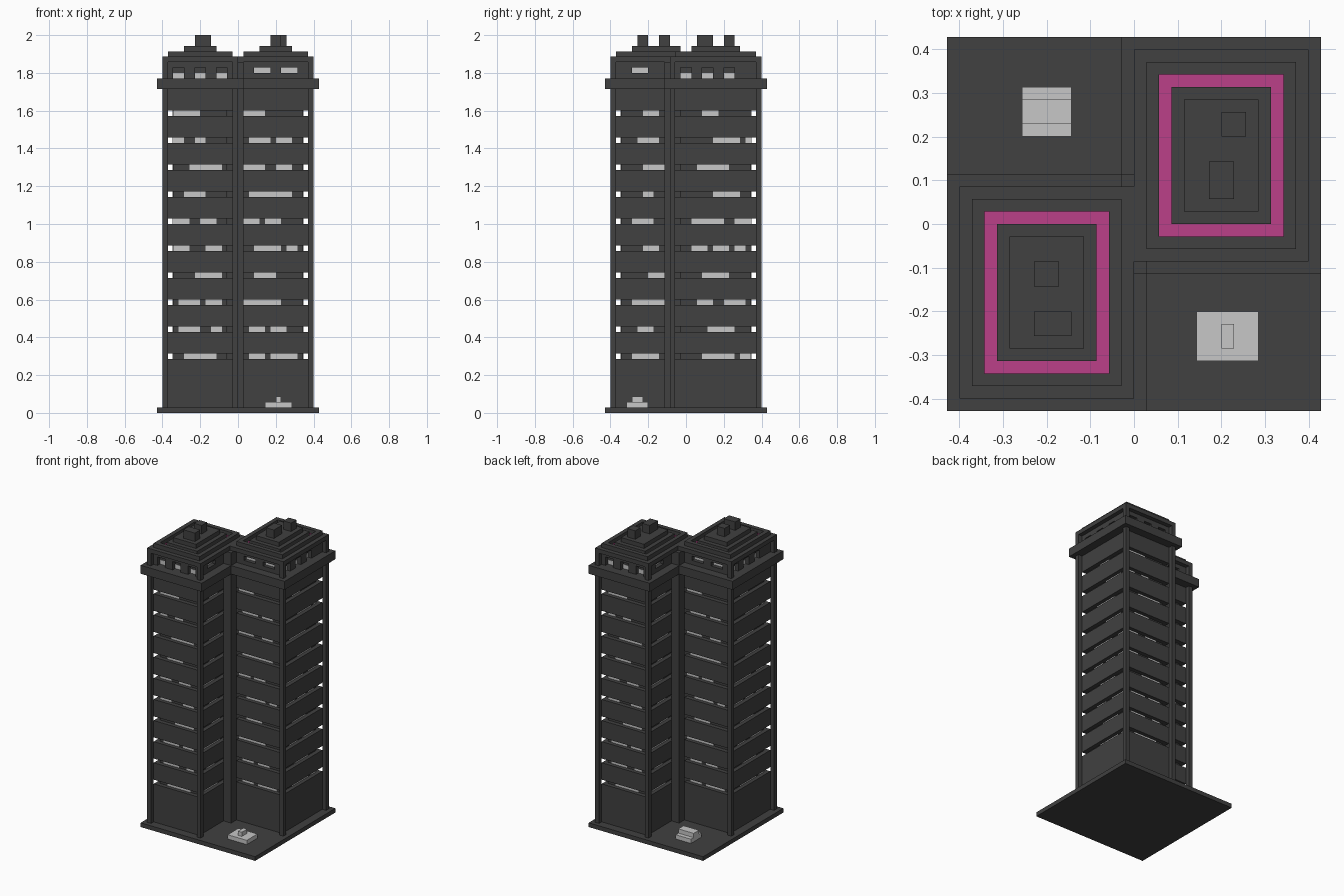
import bpy, bmesh

if "Cube" in bpy.data.objects:
    bpy.data.objects.remove(bpy.data.objects["Cube"], do_unlink=True)

U = 2 / 70          # building module
N = 30              # modules across the plot


def material(name, rgb):
    m = bpy.data.materials.new(name)
    m.use_nodes = True
    m.diffuse_color = (*rgb, 1)
    bsdf = next(n for n in m.node_tree.nodes if n.type == 'BSDF_PRINCIPLED')
    bsdf.inputs["Base Color"].default_value = (*rgb, 1)
    return m


CHARCOAL = material("charcoal", (0.052, 0.052, 0.052))
PALE = material("pale grey", (0.57, 0.57, 0.57))
PINK = material("magenta", (0.50, 0.05, 0.25))


def turned(b):
    """The same box after a half turn about the plot centre."""
    x0, x1, y0, y1, z0, z1 = b
    return (N - x1, N - x0, N - y1, N - y0, z0, z1)


def part(name, boxes, mat=CHARCOAL, twin=True):
    """One object from boxes in modules; twin adds the half-turned copy."""
    bm = bmesh.new()
    for b in list(boxes) + ([turned(b) for b in boxes] if twin else []):
        x0, x1, y0, y1, z0, z1 = b
        vs = bmesh.ops.create_cube(bm, size=1)["verts"]
        for v in vs:
            v.co.x = ((x0 + x1) / 2 + v.co.x * (x1 - x0) - N / 2) * U
            v.co.y = ((y0 + y1) / 2 + v.co.y * (y1 - y0) - N / 2) * U
            v.co.z = ((z0 + z1) / 2 + v.co.z * (z1 - z0)) * U
    me = bpy.data.meshes.new(name)
    bm.to_mesh(me)
    bm.free()
    me.materials.append(mat)
    ob = bpy.data.objects.new(name, me)
    bpy.context.collection.objects.link(ob)
    return ob


# Ground slab
part("ground_slab", [(0, 30, 0, 30, 0, 1)], twin=False)

# Wall bands between the slot windows, and the recessed core behind the slots
slots = list(range(10, 60, 5))
bottoms = [1] + [k + 1 for k in slots]
part("wall_bands", [(2, 14, 2, 17, a, b) for a, b in zip(bottoms, slots + [60])])
part("tower_core", [(3, 13, 3, 16, 1, 60)])
part("core_link", [(13, 17, 14, 16, 1, 66)], twin=False)

# Corner columns
corners = [(1, 1), (14, 1), (1, 17)]
part("corner_columns", [(x, x + 1, y, y + 1, a, b)
                        for x, y in corners for a, b in ((1, 60), (62, 65))])
part("inner_columns", [(14, 16, 11, 13, 1, 65)])

# Projecting ledge
part("ledge", [(0, 16, 0, 19, 60, 62)])

# Lit slot windows on four faces, lowest floor first, as module spans
front_a = [[(5, 11)], [(4, 8), (10, 12)], [(4, 8), (9, 12)], [(7, 12)],
           [(3, 6), (9, 12)], [(3, 6), (8, 11)], [(5, 9)], [(6, 12)],
           [(3, 5), (7, 9)], [(3, 8)]]
front_b = [[(17, 20), (21, 26)], [(17, 20), (21, 24)], [(16, 23)], [(18, 22)],
           [(18, 23), (24, 26)], [(16, 19), (20, 23)], [(17, 25)],
           [(16, 20), (22, 25)], [(17, 21), (22, 25)], [(16, 20)]]
side_a = [[(5, 10)], [(6, 9)], [(5, 11)], [(8, 11)], [(7, 10)],
          [(5, 9)], [(7, 9)], [(7, 11)], [(6, 10)], [(7, 10)]]
side_b = [[(18, 24), (25, 27)], [(19, 24)], [(17, 20), (22, 26)], [(18, 23)],
          [(16, 19), (20, 23), (24, 26)], [(16, 22), (24, 27)], [(20, 25)],
          [(17, 23)], [(20, 25), (26, 27)], [(18, 21)]]
T = 0.1


def front_plate(y):
    return lambda s, e, a, b: (s, e, y - T, y, a, b)


def side_plate(x):
    return lambda s, e, a, b: (x, x + T, s, e, a, b)


lit = []
for spans, plate in ((front_a, front_plate(3)), (front_b, front_plate(14)),
                     (side_a, side_plate(13)), (side_b, side_plate(27))):
    for k, row in zip(slots, spans):
        lit += [plate(s, e, k, k + 1) for s, e in row]

# Top storey with window openings cut one module deep
openings = [(s, s + 2, 1.5, 3, 62, 64) for s in (3, 7, 11)]
openings += [(27, 28.5, s, s + 2, 62, 64) for s in (14, 18, 22)]
openings += [(18, 21, 12.5, 14, 63, 64), (23, 26, 12.5, 14, 63, 64),
             (13, 14.5, 5, 8, 63, 64)]
lit += [front_plate(3)(s, s + 2, 62, 63) for s in (3, 7, 11)]
lit += [side_plate(27)(s, s + 2, 62, 63) for s in (14, 18, 22)]
lit += [front_plate(14)(s, e, 63, 64) for s, e in ((18, 21), (23, 26))]
lit += [side_plate(13)(5, 8, 63, 64)]
part("lit_windows", lit, PALE)

storey = part("top_storey", [(2, 14, 2, 17, 62, 65)])
cutter = part("window_cutter", openings)
cutter.hide_render = True
mod = storey.modifiers.new("openings", 'BOOLEAN')
mod.operation = 'DIFFERENCE'
mod.solver = 'EXACT'
mod.object = cutter
bpy.context.view_layer.update()
cut = bpy.data.meshes.new_from_object(
    storey.evaluated_get(bpy.context.evaluated_depsgraph_get()))
storey.modifiers.clear()
storey.data = cut
bpy.data.objects.remove(cutter, do_unlink=True)

# Stepped roof with a coloured gutter between the rim and the inner deck
part("roof_slab", [(1, 15, 1, 18, 65, 66)])
part("roof_rim", [(2, 14, 2, 3, 66, 67), (2, 14, 16, 17, 66, 67),
                  (2, 3, 3, 16, 66, 67), (13, 14, 3, 16, 66, 67)])
part("roof_gutter", [(3, 13, 3, 16, 66, 66.06)], PINK)
part("roof_deck", [(4, 12, 4, 15, 66, 67), (5, 11, 5, 14, 67, 68)])
part("roof_vents", [(7, 9, 10, 12, 68, 70), (7, 10, 6, 8, 68, 70),
                    (22, 24, 22, 24, 68, 70), (21, 23, 17, 20, 68, 70)], twin=False)

# Small pale features in the two yards
part("front_yard_plinth", [(20, 25, 4, 8, 1, 2), (22, 23, 5, 7, 2, 3)], PALE, False)
part("back_yard_plinth", [(6, 10, 22, 26, 1, 2), (6, 10, 23, 25, 2, 3)], PALE, False)
